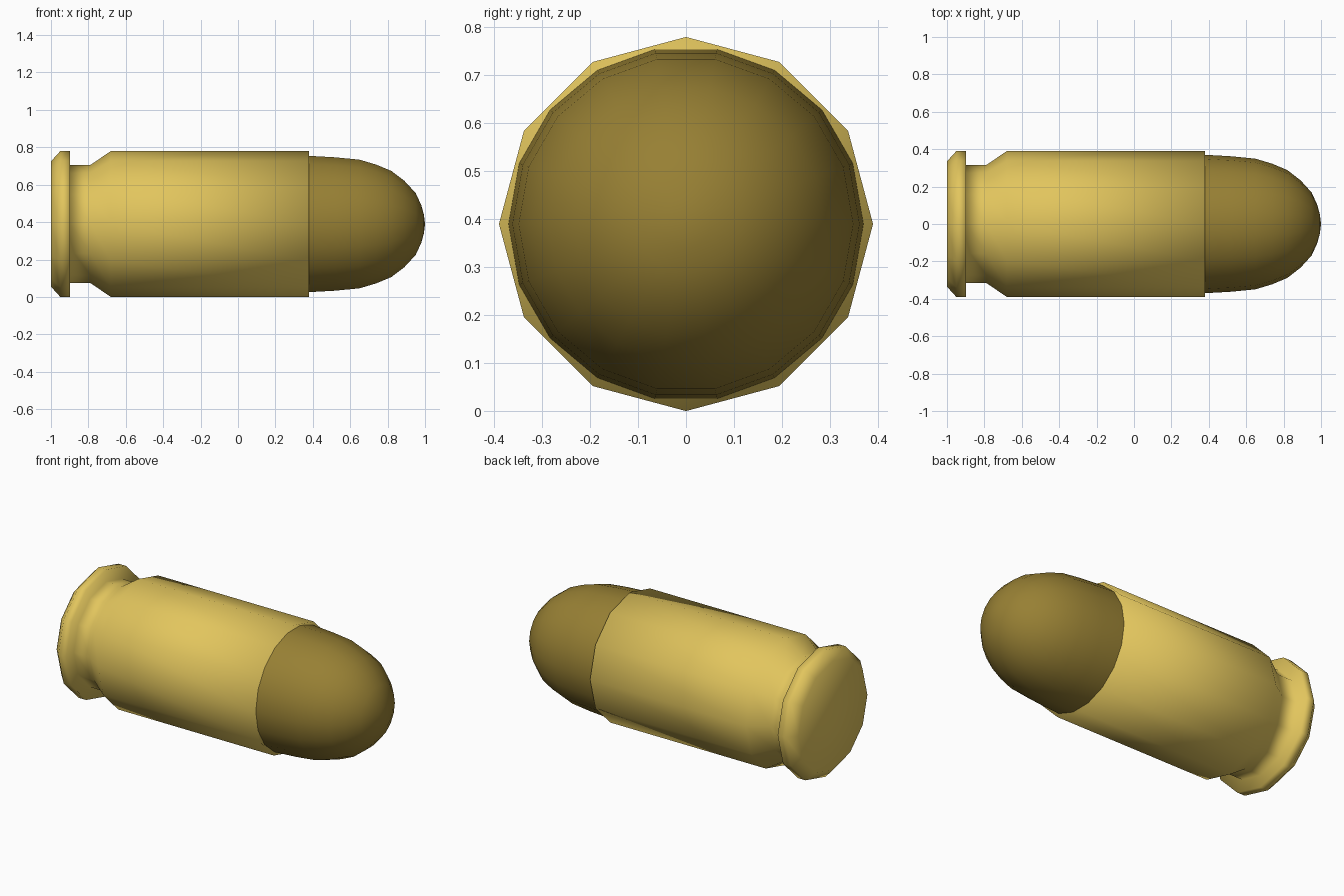
import bpy, bmesh
from math import sin, cos, pi

if "Cube" in bpy.data.objects:
    bpy.data.objects.remove(bpy.data.objects["Cube"])

AXIS_Z = 0.39  # height of the long axis


def material(name, rgb):
    m = bpy.data.materials.new(name)
    m.diffuse_color = (*rgb, 1.0)
    m.use_nodes = True
    m.node_tree.nodes["Principled BSDF"].inputs["Base Color"].default_value = m.diffuse_color
    return m


def lathe(name, profile, sides, mat):
    """Revolve (x, radius) points around the long axis; radius 0 makes a pole."""
    bm = bmesh.new()
    rings = []
    for x, r in profile:
        count = sides if r > 0 else 1
        rings.append([bm.verts.new((x, r * cos(2 * pi * i / sides),
                                    AXIS_Z + r * sin(2 * pi * i / sides)))
                      for i in range(count)])
    for a, b in zip(rings, rings[1:]):
        for i in range(sides):
            j = (i + 1) % sides
            if len(b) == 1:
                bm.faces.new((a[i], a[j], b[0]))
            else:
                bm.faces.new((a[i], a[j], b[j], b[i]))
    # flat end caps
    for ring in (rings[0], rings[-1]):
        if len(ring) > 1:
            bm.faces.new(ring)
    bmesh.ops.recalc_face_normals(bm, faces=bm.faces[:])
    for f in bm.faces:
        f.smooth = True
    mesh = bpy.data.meshes.new(name)
    bm.to_mesh(mesh)
    bm.free()
    mesh.materials.append(mat)
    obj = bpy.data.objects.new(name, mesh)
    bpy.context.collection.objects.link(obj)
    return obj


brass = material("brass", (0.76, 0.56, 0.11))
dark_brass = material("dark brass", (0.31, 0.215, 0.034))

# casing with rim, groove and straight wall
lathe("casing", [(-1.0, 0.335), (-0.95, 0.39), (-0.897, 0.39), (-0.897, 0.315),
                 (-0.79, 0.315), (-0.68, 0.39), (0.38, 0.39)], 12, brass)

# rounded bullet tip, seated in the casing mouth
lathe("bullet", [(0.36, 0.37), (0.38, 0.37), (0.52, 0.362), (0.65, 0.349),
                 (0.74, 0.322), (0.82, 0.288), (0.89, 0.234), (0.95, 0.168),
                 (0.98, 0.102), (0.994, 0.05), (1.0, 0.0)], 18, dark_brass)
